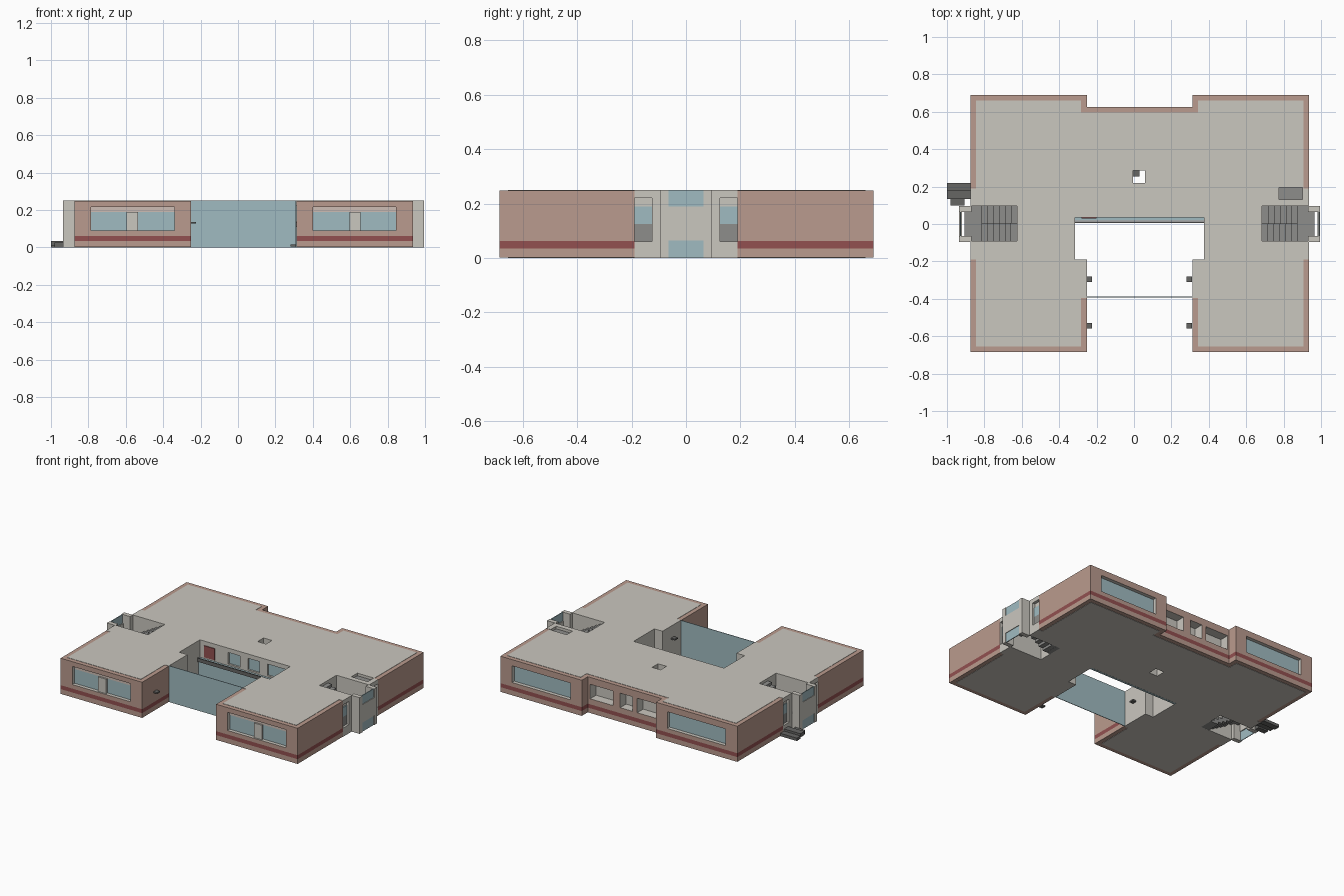
import bpy, bmesh
from mathutils import Vector

if "Cube" in bpy.data.objects:
    bpy.data.objects.remove(bpy.data.objects["Cube"])

CX = 0.03   # symmetry axis of the main building
H = 0.25


def mat(name, r, g, b):
    m = bpy.data.materials.new(name)
    lin = [((c / 255 + 0.055) / 1.055) ** 2.4 for c in (r, g, b)]
    m.diffuse_color = (*lin, 1)
    m.use_nodes = True
    m.node_tree.nodes["Principled BSDF"].inputs["Base Color"].default_value = m.diffuse_color
    return m


BRICK = mat("brick", 186, 155, 142)
BAND = mat("red_band", 146, 80, 80)
PLASTER = mat("light_grey", 202, 199, 191)
GLASS = mat("glass_blue", 160, 187, 193)
STAIR = mat("stair_grey", 141, 141, 139)
DARK = mat("dark_grey", 102, 102, 100)
LINTEL = mat("pale_lintel", 205, 190, 181)


def finish(name, bm, *mats):
    bmesh.ops.recalc_face_normals(bm, faces=bm.faces)
    me = bpy.data.meshes.new(name)
    bm.to_mesh(me)
    bm.free()
    for m in mats:
        me.materials.append(m)
    ob = bpy.data.objects.new(name, me)
    bpy.context.collection.objects.link(ob)
    return ob


def add_box(bm, x0, x1, y0, y1, z0, z1):
    vs = bmesh.ops.create_cube(bm, size=1)["verts"]
    for v in vs:
        v.co = Vector((x0 if v.co.x < 0 else x1, y0 if v.co.y < 0 else y1, z0 if v.co.z < 0 else z1))


def mx(b):
    """Mirror a box across the building axis."""
    return (2 * CX - b[1], 2 * CX - b[0], *b[2:])


def boxes(name, m, *bs):
    bm = bmesh.new()
    for b in bs:
        add_box(bm, *b)
    return finish(name, bm, m)


def prism(name, half, z0, z1, m):
    """Extrude a half outline mirrored across the axis."""
    right = [(CX + x, y) for x, y in half]
    left = [(CX - x, y) for x, y in reversed(half) if x > 0]
    bm = bmesh.new()
    f = bm.faces.new([bm.verts.new((x, y, z0)) for x, y in right + left])
    ext = bmesh.ops.extrude_face_region(bm, geom=[f])["geom"]
    bmesh.ops.translate(bm, vec=(0, 0, z1 - z0), verts=[v for v in ext if isinstance(v, bmesh.types.BMVert)])
    return finish(name, bm, m)


# Main solids: brick body, roof and floor inset behind the brick edge
body_half = [(0, .035), (.345, .035), (.345, -.19), (.2825, -.19), (.2825, -.685), (.905, -.685),
             (.905, .69), (.2825, .69), (.2825, .625), (0, .625)]
slab_half = [(0, .035), (.345, .035), (.345, -.19), (.2825, -.19), (.2825, -.395), (.3125, -.395),
             (.3125, -.655), (.875, -.655), (.875, -.19), (.905, -.19), (.905, .19), (.875, .19),
             (.875, .66), (.3125, .66), (.3125, .595), (0, .595)]
body = prism("brick_body", body_half, .002, H - .002, BRICK)
roof = prism("roof_slab", slab_half, H - .004, H, PLASTER)
floor = prism("floor_slab", slab_half, 0, .004, PLASTER)

# Cutters: stairwells, roof shafts, window pockets
well = (.685, 1.1, -.09, .095, -.1, .4)
front_win = (.40, .845, -.8, -.655, .09, .215)
back_win = (.40, .845, .66, .8, .09, .205)
side_win = [(.915, 1.1, .125, .189, .06, .22), (.915, 1.1, -.189, -.125, .06, .22)]
rear = [(.12, .295), (-.03, .065), (-.24, -.065)]
court = [(-.10, -.01), (.05, .14), (.20, .34)]
cuts = [well, mx(well), front_win, mx(front_win), back_win, mx(back_win)]
cuts += side_win + [mx(s) for s in side_win]
cuts += [(a, b, .56, .8, .1, .2) for a, b in rear]
cuts += [(a, b, -.05, .055, .14, .22) for a, b in court]
cuts += [(-.005, .06, .22, .285, -.1, .4), (.775, .9, .13, .195, .14 + .09, .4)]
cutter = boxes("opening_cutter", PLASTER, *cuts)
cutter.hide_render = True
for ob in (body, roof, floor):
    md = ob.modifiers.new("openings", "BOOLEAN")
    md.object = cutter
    md.operation = "DIFFERENCE"
    md.solver = "EXACT"
    dg = bpy.context.evaluated_depsgraph_get()
    me = bpy.data.meshes.new_from_object(ob.evaluated_get(dg))
    ob.modifiers.clear()
    ob.data = me
    me.materials.clear()
bpy.data.objects.remove(cutter)

# Colour by rule: brick on outer walls, red band by height, plaster elsewhere
roof.data.materials.append(PLASTER)
floor.data.materials.append(PLASTER)
for ob in (roof, floor):
    for p in ob.data.polygons:
        p.material_index = 0
bm = bmesh.new()
bm.from_mesh(body.data)
bmesh.ops.triangulate(bm, faces=bm.faces)
for co, no in [((0, 0, .035), (0, 0, 1)), ((0, 0, .062), (0, 0, 1)), ((0, -.39, 0), (0, 1, 0)),
               ((0, -.19, 0), (0, 1, 0)), ((0, .19, 0), (0, 1, 0))]:
    bmesh.ops.bisect_plane(bm, geom=bm.verts[:] + bm.edges[:] + bm.faces[:], plane_co=co, plane_no=no)
for f in bm.faces:
    c, n = f.calc_center_median(), f.normal
    u = abs(c.x - CX)
    f.material_index = 2
    if abs(n.z) > .5:
        if c.z > .24 or c.z < .01:
            f.material_index = 0
        continue
    outer = (abs(n.x) > .5 and u > .9 and abs(c.y) > .19) or c.y < -.68 or c.y > .685
    outer |= abs(n.y) > .5 and abs(c.y - .625) < .002
    outer |= abs(n.x) > .5 and abs(u - .2825) < .002 and (c.y < -.39 or c.y > .6)
    if outer:
        f.material_index = 1 if .035 < c.z < .062 else 0
bm.to_mesh(body.data)
bm.free()
for m in (BRICK, BAND, PLASTER):
    body.data.materials.append(m)

# Front windows: glass, pale lintel and centre pillar
for tag, fn in (("right", lambda b: b), ("left", mx)):
    boxes(tag + "_front_glass", GLASS, fn((.40, .845, -.661, -.654, .09, .19)))
    boxes(tag + "_front_lintel", LINTEL, fn((.40, .845, -.664, -.654, .19, .215)))
    boxes(tag + "_front_pillar", PLASTER, fn((.595, .655, -.675, -.654, .09, .19)))
    boxes(tag + "_back_glass", GLASS, fn((.40, .845, .659, .665, .09, .205)))
    # side windows beside the porch
    sides = [fn((.914, .92, s[2], s[3], 0, 0)) for s in side_win]
    boxes(tag + "_side_glass", GLASS, *[(*s[:4], .125, .19) for s in sides])
    boxes(tag + "_side_panel", STAIR, *[(*s[:4], .06, .125) for s in sides])
    # stair porch
    boxes(tag + "_porch_piers", PLASTER, *[fn(b) for b in (
        (.93, .995, -.095, -.065, 0, H), (.93, .995, .065, .095, 0, H), (.98, .995, -.065, .065, .065, .19))])
    boxes(tag + "_porch_glass", GLASS, fn((.986, .991, -.065, .065, .19, H)),
          fn((.986, .991, -.065, .065, 0, .065)))
    # two-flight stair with a landing at half height
    s = 1 if tag == "right" else -1
    steps = [(.875, .94, -.09, .095, .105, .125), (.93, .965, -.065, .065, .105, .125)]
    n = 6
    for i in range(n):
        x1 = .875 - i * .19 / n
        x0 = x1 - .19 / n
        up, down = .125 + (i + 1) * .125 / (n + 1), .125 - (i + 1) * .125 / (n + 1)
        ya, yb = ((-.09, .002), (.002, .095)) if s > 0 else ((.002, .095), (-.09, .002))
        steps.append((x0, x1, *ya, up - .035, up))
        steps.append((x0, x1, *yb, max(0, down - .035), down))
    boxes(tag + "_stairs", STAIR, *[fn(b) for b in steps])

# Roof shaft floor
boxes("shaft_floor", STAIR, (.775, .9, .13, .195, .229, .232))
boxes("duct", DARK, (-.005, .03, .255, .285, .1, .2))

# Courtyard: glass gate, rear wall glazing, low screen and rail
boxes("courtyard_glass", GLASS, (-.255, .31, -.392, -.388, 0, H))
boxes("courtyard_windows", GLASS, *[(a, b, .048, .054, .14, .22) for a, b in court])
boxes("courtyard_red_panel", BAND, (-.28, -.2, .03, .036, .14, .22))
boxes("courtyard_screen", GLASS, (-.315, .375, .018, .034, 0, .13))
boxes("courtyard_rail", DARK, (-.315, .375, .006, .014, .11, .135))

# Small wall lamps in the courtyard
boxes("wall_lamps", DARK, *[(x, x + .03, y - .015, y + .015, z, z + .01) for x, y, z in (
    (-.255, -.295, .127), (-.255, -.545, .127), (.28, -.295, .16), (.28, -.545, .005))])

# Outside steps by the left porch
boxes("outside_steps", DARK, (-1, -.875, .18, .22, 0, .02), (-1, -.875, .135, .18, .01, .035),
      (-.98, -.905, .1, .135, 0, .025))
